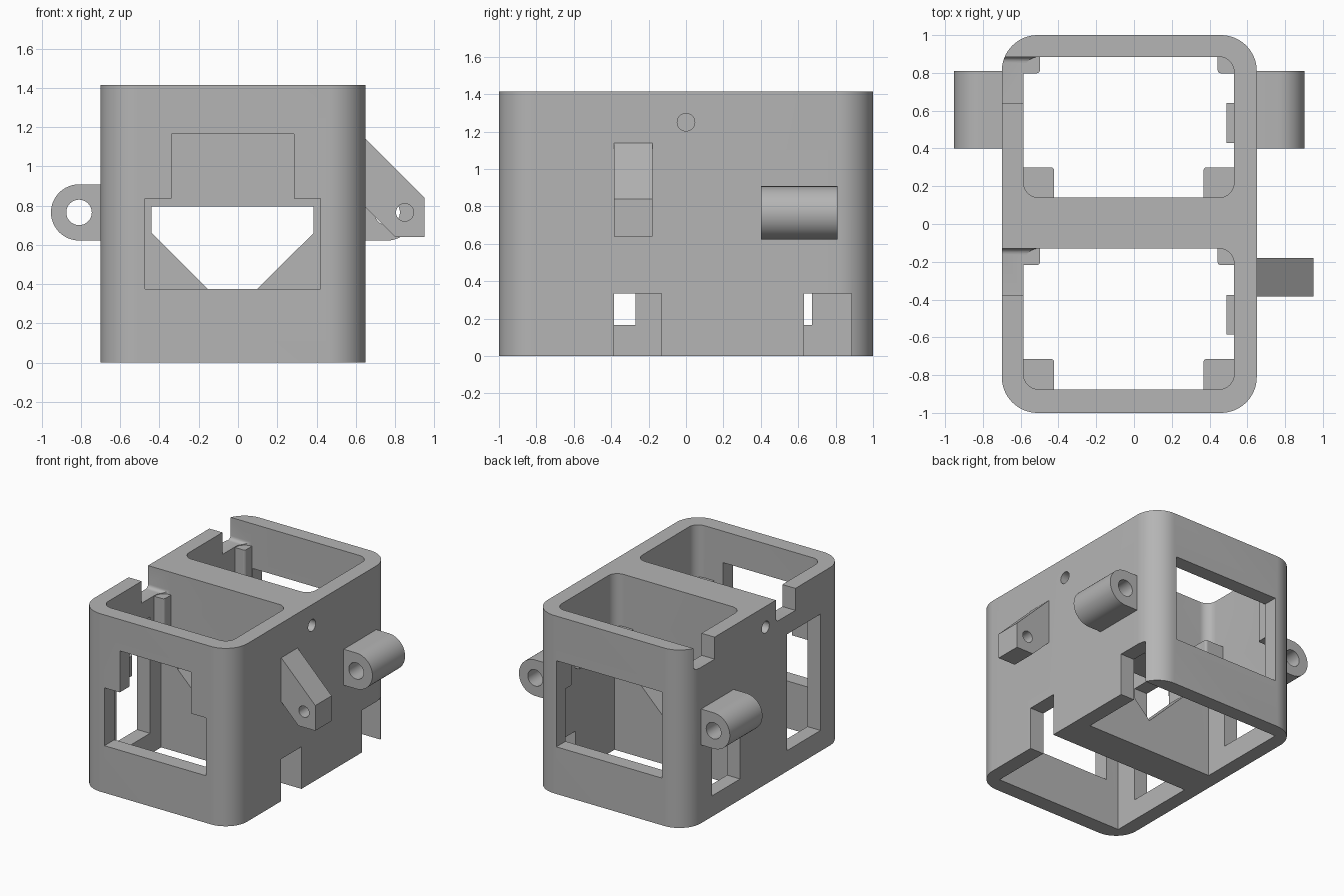
import bpy, bmesh, math

if "Cube" in bpy.data.objects:
    bpy.data.objects.remove(bpy.data.objects["Cube"], do_unlink=True)

grey = bpy.data.materials.new("plain grey")
grey.use_nodes = True
grey.diffuse_color = (0.46, 0.46, 0.46, 1)
grey.node_tree.nodes["Principled BSDF"].inputs["Base Color"].default_value = (0.46, 0.46, 0.46, 1)

LEFT, RIGHT, TOP = 0.65, -0.70, 1.415        # outer faces of the housing
IN_LEFT, IN_RIGHT = 0.53, -0.585             # inner faces of the side walls
CAVITIES = [(-0.875, -0.13), (0.14, 0.885)]  # front and rear bays


def prism(name, pts, axis, lo, hi):
    """Extrude a 2D outline along an axis; the outline uses the other two axes in order."""
    def place(p, d):
        c = list(p)
        c.insert("xyz".index(axis), d)
        return c
    bm = bmesh.new()
    a = [bm.verts.new(place(p, lo)) for p in pts]
    b = [bm.verts.new(place(p, hi)) for p in pts]
    bm.faces.new(a)
    bm.faces.new(b)
    for i in range(len(pts)):
        j = (i + 1) % len(pts)
        bm.faces.new((a[i], a[j], b[j], b[i]))
    bmesh.ops.recalc_face_normals(bm, faces=bm.faces)
    mesh = bpy.data.meshes.new(name)
    bm.to_mesh(mesh)
    bm.free()
    mesh.materials.append(grey)
    ob = bpy.data.objects.new(name, mesh)
    bpy.context.collection.objects.link(ob)
    return ob


def arc(cx, cy, r, start, end, n):
    steps = [math.radians(start + (end - start) * i / n) for i in range(n + 1)]
    return [(cx + r * math.cos(t), cy + r * math.sin(t)) for t in steps]


def circle(cx, cy, r, n=32):
    return arc(cx, cy, r, 0, 360, n)[:-1]


def rect(x0, x1, y0, y1):
    return [(x0, y0), (x1, y0), (x1, y1), (x0, y1)]


def rounded(x0, x1, y0, y1, r, n=10):
    return (arc(x1 - r, y1 - r, r, 0, 90, n) + arc(x0 + r, y1 - r, r, 90, 180, n)
            + arc(x0 + r, y0 + r, r, 180, 270, n) + arc(x1 - r, y0 + r, r, 270, 360, n))


def cut(ob, cutters):
    """Subtract each cutter from the object, then throw the cutters away."""
    for c in cutters:
        c.hide_render = True
        mod = ob.modifiers.new("cut", "BOOLEAN")
        mod.operation, mod.solver, mod.object = "DIFFERENCE", "EXACT", c
        bpy.context.view_layer.update()
        done = bpy.data.meshes.new_from_object(
            ob.evaluated_get(bpy.context.evaluated_depsgraph_get()))
        ob.modifiers.clear()
        ob.data = done
        bpy.data.objects.remove(c, do_unlink=True)


def smooth(ob):
    bpy.ops.object.select_all(action="DESELECT")
    ob.select_set(True)
    bpy.context.view_layer.objects.active = ob
    bpy.ops.object.shade_smooth_by_angle(angle=math.radians(30))


# Housing block
housing = prism("housing", rounded(RIGHT, LEFT, -1, 1, 0.19, 16), "z", 0, TOP)
cutters = []

# Two open bays: square below, rounded corners above
for y0, y1 in CAVITIES:
    cutters.append(prism("bay_upper", rounded(IN_RIGHT, IN_LEFT, y0, y1, 0.08), "z", 0.5, 1.6))
    cutters.append(prism("bay_lower", rect(IN_RIGHT, IN_LEFT, y0, y1), "z", -0.1, 0.84))

    # Bottom notch in the left wall, top notch with eased corner in the right wall
    cutters.append(prism("bottom_notch", rect(y1 - 0.255, y1, -0.1, 0.335), "x", 0.45, 0.8))
    notch = [(y1 - 0.245, 1.6), (y1 - 0.245, 1.24)] + arc(y1 - 0.03, 1.27, 0.03, 270, 360, 5) + [(y1, 1.6)]
    cutters.append(prism("top_notch", notch, "x", -0.8, -0.5))

# Windows in front, rear and right walls
stepped = [(-0.475, 0.375), (0.42, 0.375), (0.42, 0.835), (0.285, 0.835),
           (0.285, 1.165), (-0.34, 1.165), (-0.34, 0.835), (-0.475, 0.835)]
cutters.append(prism("front_window", stepped, "y", -1.1, -0.8))
cutters.append(prism("rear_window", rect(-0.49, 0.44, 0.375, 1.06), "y", 0.82, 1.1))
cutters.append(prism("tall_window", rect(-0.69, -0.27, 0.165, 1.09), "x", -0.8, -0.5))
cutters.append(prism("short_window", rect(0.32, 0.675, 0.165, 0.62), "x", -0.8, -0.5))

# Pointed passage through the middle wall
passage = [(-0.44, 0.795), (-0.44, 0.66), (-0.0275, 0.25), (0.385, 0.66), (0.385, 0.795)]
cutters.append(prism("passage", passage, "y", -0.2, 0.2))

# Blind screw holes at the ends of the middle wall
for x0, x1 in ((LEFT - 0.3, LEFT + 0.1), (RIGHT - 0.1, RIGHT + 0.3)):
    cutters.append(prism("screw_hole", circle(0, 1.25, 0.047), "x", x0, x1))
cut(housing, cutters)
smooth(housing)

# Tabs inside each bay, sunk slightly into the walls
for bay, (y0, y1) in zip(("front", "rear"), CAVITIES):
    for side, wall, inward in (("left", IN_LEFT, -1), ("right", IN_RIGHT, 1)):
        def span(depth):
            return sorted((wall - 0.02 * inward, wall + depth * inward))
        prism(f"{bay}_{side}_large_tab", rounded(*span(0.162), y0 - 0.02, y0 + 0.16, 0.015, 3),
              "z", 0.84, 1.0)
        prism(f"{bay}_{side}_small_tab", rounded(*span(0.087), y1 - 0.087, y1 + 0.02, 0.015, 3),
              "z", 0.79, 1.235)
    prism(f"{bay}_wall_tab", rect(0.49, 0.55, y1 - 0.455, y1 - 0.245), "z", 0.84, 1.0)

# Hinge lugs on both sides
for side, wall, s in (("left", LEFT, 1), ("right", RIGHT, -1)):
    cx = wall + s * 0.11
    outline = [(wall - s * 0.03, 0.622)] + [
        (cx + s * x, z) for x, z in arc(0, 0.765, 0.143, -90, 90, 24)] + [(wall - s * 0.03, 0.908)]
    lug = prism(f"{side}_lug", outline, "y", 0.4, 0.81)
    cut(lug, [prism("lug_bore", circle(cx, 0.765, 0.065), "y", 0.3, 0.9)])
    smooth(lug)

# Angled bracket on the left wall
bracket = prism("bracket", [(0.63, 1.14), (0.65, 1.14), (0.95, 0.84), (0.95, 0.64),
                            (0.80, 0.64), (0.65, 0.79), (0.63, 0.79)], "y", -0.385, -0.18)
cut(bracket, [prism("bracket_bore", circle(0.85, 0.765, 0.045), "y", -0.5, 0)])
smooth(bracket)
